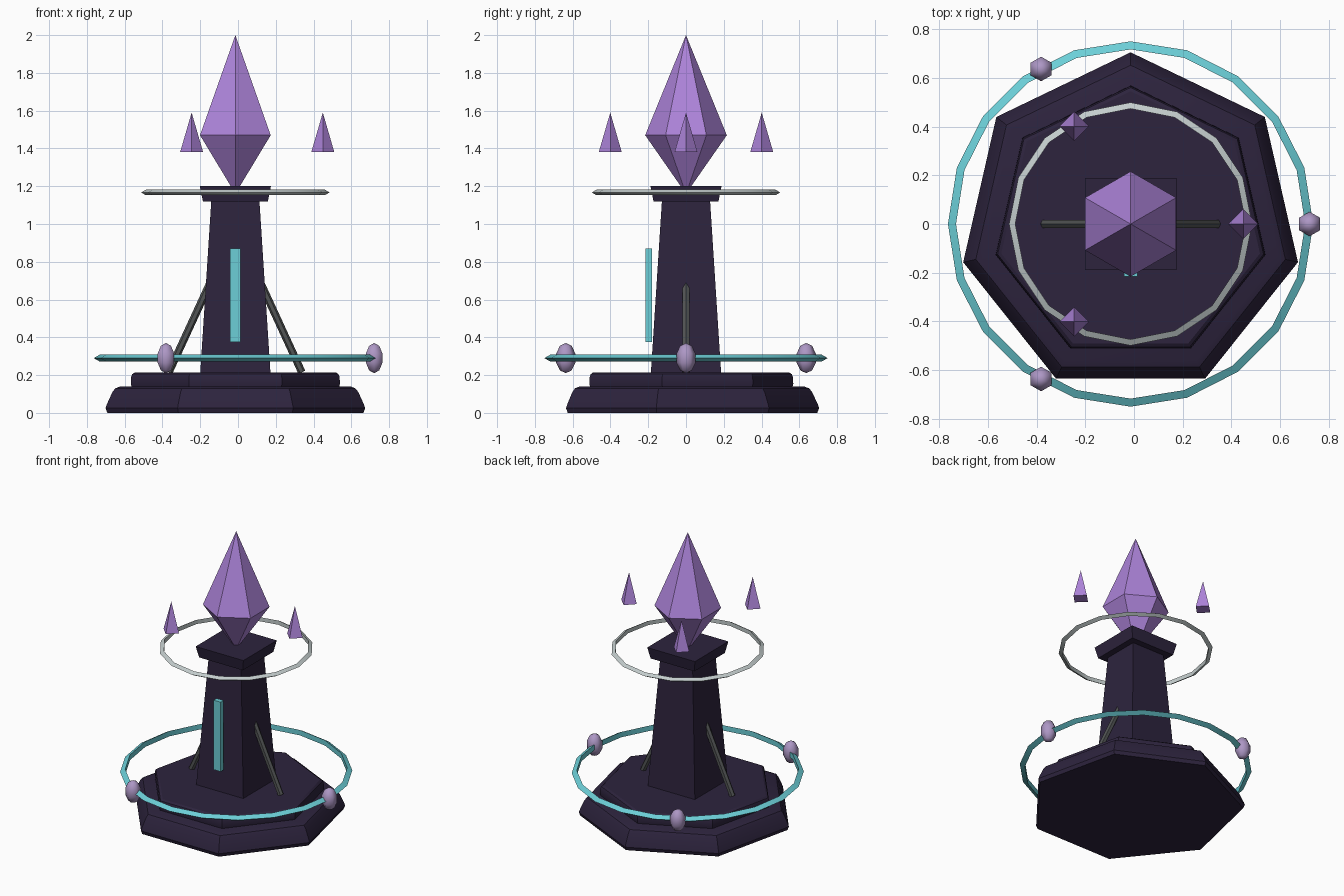
import bpy, bmesh, math
from mathutils import Matrix, Vector

cube = bpy.data.objects.get("Cube")
if cube:
    bpy.data.objects.remove(cube)

CX = -0.014  # axis of the tower


def material(name, rgb):
    m = bpy.data.materials.new(name)
    m.use_nodes = True
    m.diffuse_color = (*rgb, 1)
    m.node_tree.nodes["Principled BSDF"].inputs["Base Color"].default_value = (*rgb, 1)
    return m


STONE = material("dark purple stone", (0.026, 0.017, 0.047))
CRYSTAL = material("violet crystal", (0.42, 0.23, 0.70))
BEAD = material("pale lavender", (0.42, 0.31, 0.56))
TEAL = material("glowing teal", (0.15, 0.62, 0.68))
SILVER = material("silver", (0.55, 0.61, 0.61))
IRON = material("dark iron", (0.085, 0.09, 0.09))


def finish(name, bm, mat, smooth=None):
    bmesh.ops.recalc_face_normals(bm, faces=bm.faces)
    me = bpy.data.meshes.new(name)
    bm.to_mesh(me)
    bm.free()
    me.materials.append(mat)
    ob = bpy.data.objects.new(name, me)
    bpy.context.collection.objects.link(ob)
    if smooth:
        bpy.ops.object.select_all(action='DESELECT')
        ob.select_set(True)
        bpy.context.view_layer.objects.active = ob
        bpy.ops.object.shade_smooth_by_angle(angle=math.radians(smooth))
    return ob


def lathe(name, profile, sides, start, mat, x=CX, y=0.0, smooth=None):
    """Stack of regular polygons from (radius, z) pairs; radius 0 gives a tip."""
    bm = bmesh.new()
    loops = []
    for r, z in profile:
        n = sides if r else 1
        angles = [math.radians(start) + math.tau * i / sides for i in range(n)]
        loops.append([bm.verts.new((x + r * math.cos(a), y + r * math.sin(a), z)) for a in angles])
    for lo, hi in zip(loops, loops[1:]):
        for i in range(sides):
            j = (i + 1) % sides
            corners = [lo[i % len(lo)], lo[j % len(lo)], hi[j % len(hi)], hi[i % len(hi)]]
            bm.faces.new(list(dict.fromkeys(corners)))
    for end in (loops[0], loops[-1]):
        if len(end) > 1:
            bm.faces.new(end)
    return finish(name, bm, mat, smooth)


def ring(name, radius, thick, z, segments, mat):
    """Hoop with a triangular section pointing outwards."""
    bm = bmesh.new()
    loops = []
    for i in range(segments):
        a = math.tau * i / segments
        section = []
        for k in range(3):
            b = math.tau * k / 3
            r = radius + thick * math.cos(b)
            section.append(bm.verts.new((CX + r * math.cos(a), r * math.sin(a), z + thick * math.sin(b))))
        loops.append(section)
    for i in range(segments):
        p, q = loops[i], loops[(i + 1) % segments]
        for k in range(3):
            m = (k + 1) % 3
            bm.faces.new((p[k], q[k], q[m], p[m]))
    return finish(name, bm, mat, 30)


# Heptagonal plinth in two tiers with softened rims
lathe("plinth_lower", [(0.695, 0), (0.705, 0.025), (0.698, 0.045), (0.668, 0.11), (0.652, 0.13), (0.625, 0.14)],
      7, 90, STONE, smooth=30)
lathe("plinth_upper", [(0.562, 0.13), (0.568, 0.155), (0.566, 0.19), (0.56, 0.205), (0.545, 0.215)],
      7, 90, STONE, smooth=30)

# Square tapered column and flared cap
Q = math.sqrt(2)
lathe("column", [(0.186 * Q, 0.21), (0.127 * Q, 1.13)], 4, 45, STONE)
lathe("column_cap", [(0.172 * Q, 1.12), (0.188 * Q, 1.2)], 4, 45, STONE)

# Main crystal
lathe("main_crystal", [(0, 1.16), (0.216, 1.47), (0, 2.0)], 6, 90, CRYSTAL)

# Floating shards and beads, three around the axis
for i in range(3):
    a = math.tau * i / 3
    c, s = math.cos(a), math.sin(a)
    lathe(f"shard_{i + 1}", [(0.061, 1.38), (0, 1.59)], 4, 0, CRYSTAL, CX + 0.463 * c, 0.463 * s)
    arcs = [math.pi * k / 5 for k in range(6)]
    bead = [(0.053 * math.sin(t) if 0 < k < 5 else 0, 0.29 - 0.08 * math.cos(t)) for k, t in enumerate(arcs)]
    lathe(f"bead_{i + 1}", bead, 6, 90, BEAD, CX + 0.735 * c, 0.735 * s, smooth=65)

# Hoops
ring("lower_hoop", 0.728, 0.022, 0.29, 20, TEAL)
ring("upper_hoop", 0.482, 0.017, 1.167, 16, SILVER)

# Leaning braces on both sides
for side, label in ((1, "left"), (-1, "right")):
    foot, head = Vector((CX + side * 0.352, 0, 0.215)), Vector((CX + side * 0.11, 0, 0.74))
    axis = head - foot
    bm = bmesh.new()
    bmesh.ops.create_cone(bm, cap_ends=True, segments=6, radius1=0.02, radius2=0.02, depth=axis.length,
                          matrix=Matrix.Translation((foot + head) / 2) @ axis.to_track_quat('Z', 'Y').to_matrix().to_4x4())
    finish(f"brace_{label}", bm, IRON)

# Glowing strip in front of the column
bm = bmesh.new()
bmesh.ops.create_cube(bm, size=1, matrix=Matrix.Translation((CX, -0.198, 0.623)) @ Matrix.Diagonal((0.055, 0.034, 0.495, 1)))
finish("front_strip", bm, TEAL)
